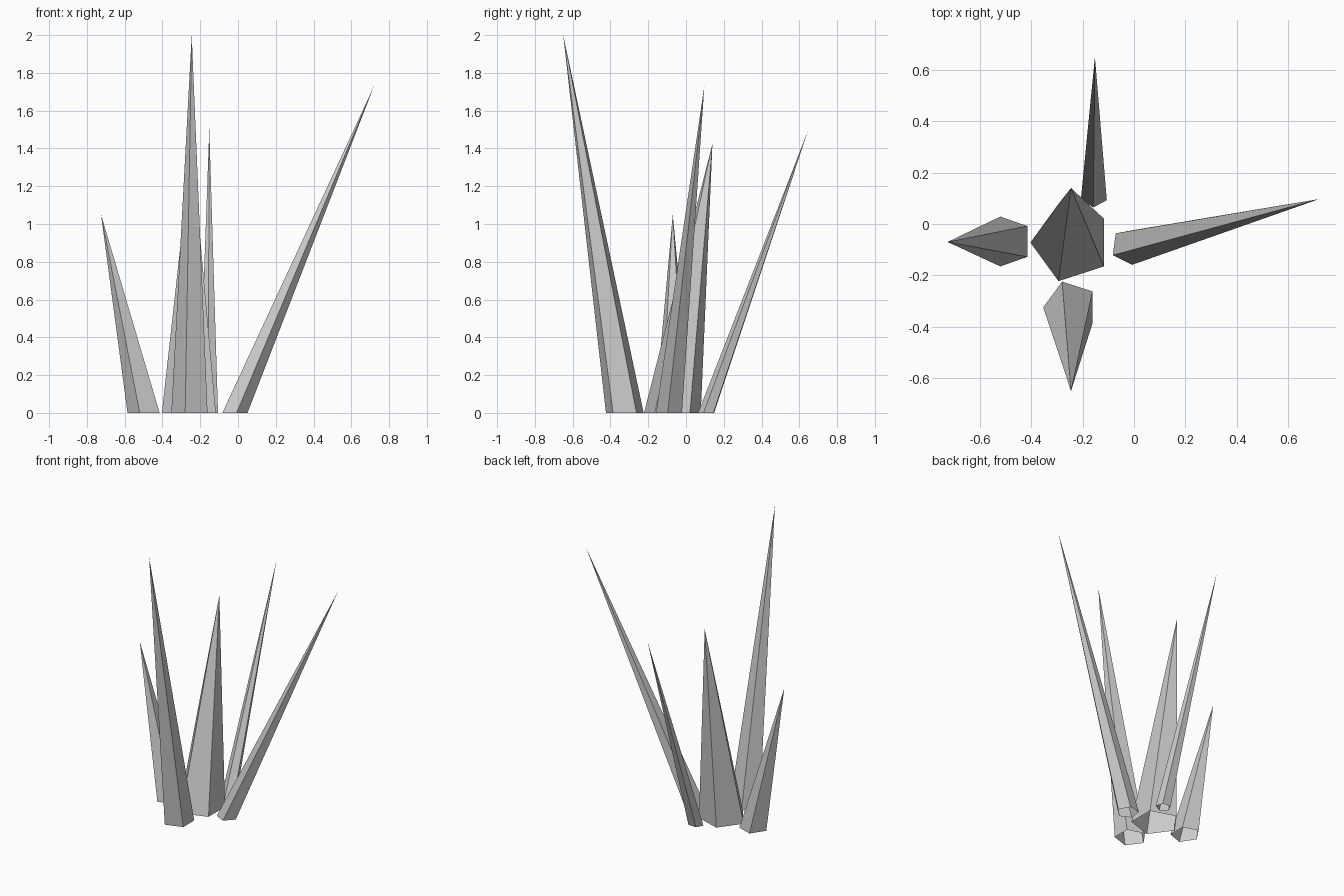
import bpy
from math import cos, sin, radians

if "Cube" in bpy.data.objects:
    bpy.data.objects.remove(bpy.data.objects["Cube"])


def spike(name, centre, radii, phase, tip, sides=5):
    """Open-bottomed leaning pyramid: flat polygon base on the ground, one tip."""
    verts = []
    for i in range(sides):
        a = radians(phase + i * 360 / sides)
        verts.append((centre[0] + radii[0] * cos(a), centre[1] + radii[1] * sin(a), 0))
    verts.append(tip)
    faces = [(i, (i + 1) % sides, sides) for i in range(sides)]
    mesh = bpy.data.meshes.new(name)
    mesh.from_pydata(verts, [], faces)
    mesh.update()
    obj = bpy.data.objects.new(name, mesh)
    bpy.context.collection.objects.link(obj)
    return obj


# thick middle spike
spike("centre_spike", (-0.245, -0.072), (0.158, 0.158), 180, (-0.245, 0.14, 1.425))
# tall spike leaning forward
spike("front_spike", (-0.247, -0.324), (0.106, 0.105), 180, (-0.245, -0.65, 2.0))
# short spike leaning left
spike("left_spike", (-0.491, -0.068), (0.094, 0.102), 180, (-0.725, -0.07, 1.05))
# thin spike leaning backward
spike("back_spike", (-0.155, 0.110), (0.053, 0.046), 266, (-0.152, 0.65, 1.505))
# long spike leaning right
spike("right_spike", (-0.020, -0.087), (0.071, 0.073), 280, (0.72, 0.097, 1.73))
